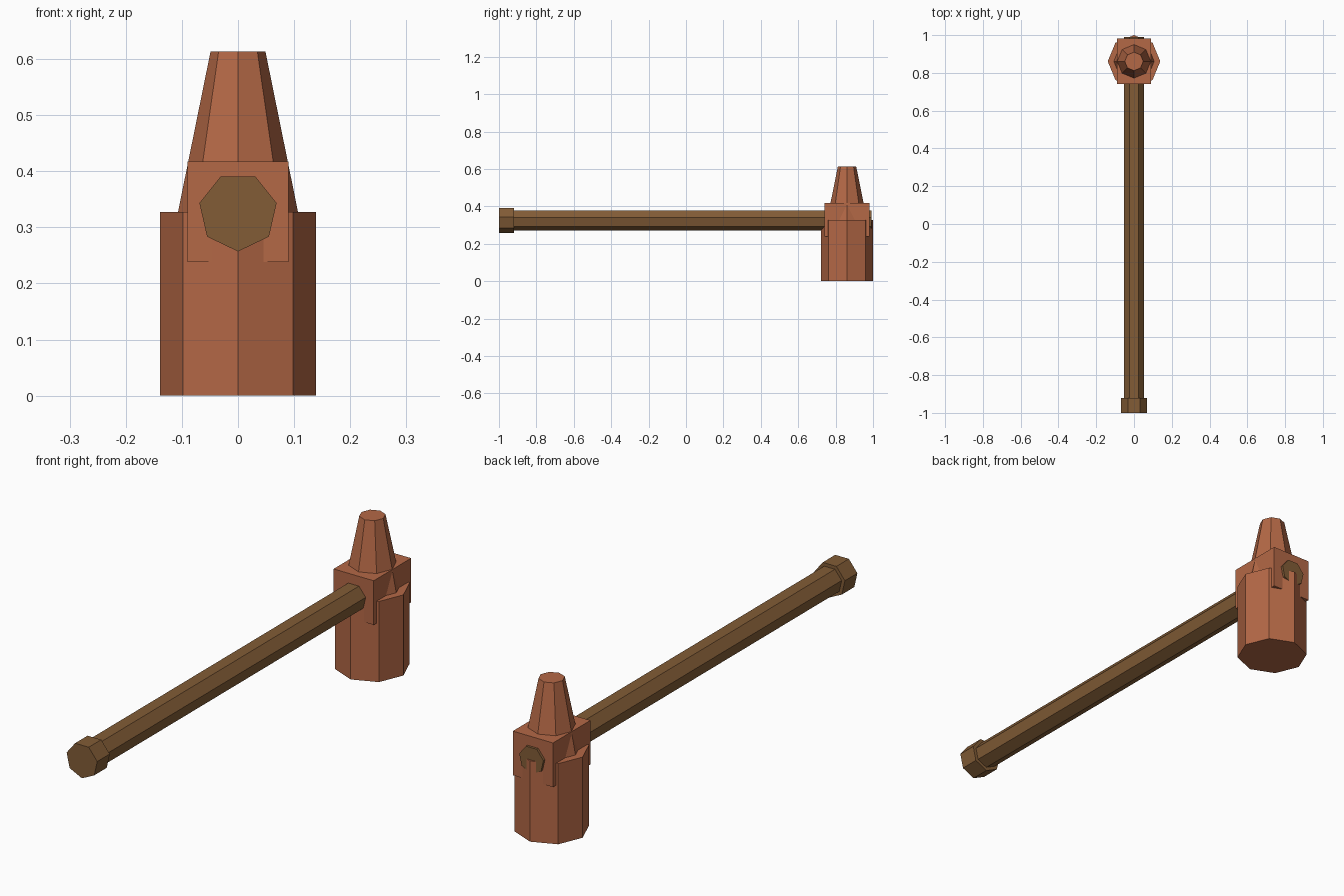
import bpy, bmesh, math
from mathutils import Matrix, Vector

default = bpy.data.objects.get("Cube")
if default:
    bpy.data.objects.remove(default, do_unlink=True)


def make_material(name, color):
    mat = bpy.data.materials.new(name)
    mat.use_nodes = True
    mat.diffuse_color = color
    mat.node_tree.nodes["Principled BSDF"].inputs["Base Color"].default_value = color
    return mat


COPPER = make_material("copper_red", (0.456, 0.138, 0.061, 1))
WOOD = make_material("brown_wood", (0.223, 0.107, 0.037, 1))

HEAD_Y = 0.861      # centre line of the head
HANDLE_Z = 0.3275   # centre line of the handle


def add_object(name, bm, mat):
    bmesh.ops.recalc_face_normals(bm, faces=bm.faces)
    mesh = bpy.data.meshes.new(name)
    bm.to_mesh(mesh)
    bm.free()
    mesh.materials.append(mat)
    obj = bpy.data.objects.new(name, mesh)
    bpy.context.collection.objects.link(obj)
    return obj


def prism(name, sides, start, end, r_start, r_end, first_corner, mat):
    """Flat-sided prism or taper from start to end, first corner along first_corner."""
    start, end = Vector(start), Vector(end)
    axis = (end - start).normalized()
    bm = bmesh.new()
    rings = []
    for centre, radius in ((start, r_start), (end, r_end)):
        ring = []
        for i in range(sides):
            turn = Matrix.Rotation(math.tau * i / sides, 3, axis)
            ring.append(bm.verts.new(centre + turn @ Vector(first_corner) * radius))
        rings.append(ring)
    low, high = rings
    for i in range(sides):
        j = (i + 1) % sides
        bm.faces.new((low[i], low[j], high[j], high[i]))
    bm.faces.new(low[::-1])
    bm.faces.new(high)
    return add_object(name, bm, mat)


# Head: octagonal striking body and tapered peen
prism("hammer_face", 8, (0, HEAD_Y, 0), (0, HEAD_Y, 0.327), 0.139, 0.139, (1, 0, 0), COPPER)
prism("tapered_peen", 8, (0, HEAD_Y, 0.327), (0, HEAD_Y, 0.613), 0.107, 0.049, (1, 0, 0), COPPER)

# Head: square block that holds the handle
block = bmesh.new()
bmesh.ops.create_cube(block, size=1, matrix=Matrix.Translation((0, HEAD_Y, 0.3275))
                      @ Matrix.Diagonal((0.18, 0.24, 0.179, 1)))
add_object("handle_socket", block, COPPER)

# Seven-sided handle and its end knob
prism("handle", 7, (0, -0.95, HANDLE_Z), (0, 0.991, HANDLE_Z), 0.0555, 0.0555, (0, 0, -1), WOOD)
prism("end_knob", 7, (0, -1, HANDLE_Z), (0, -0.92, HANDLE_Z), 0.0705, 0.0705, (0, 0, -1), WOOD)
